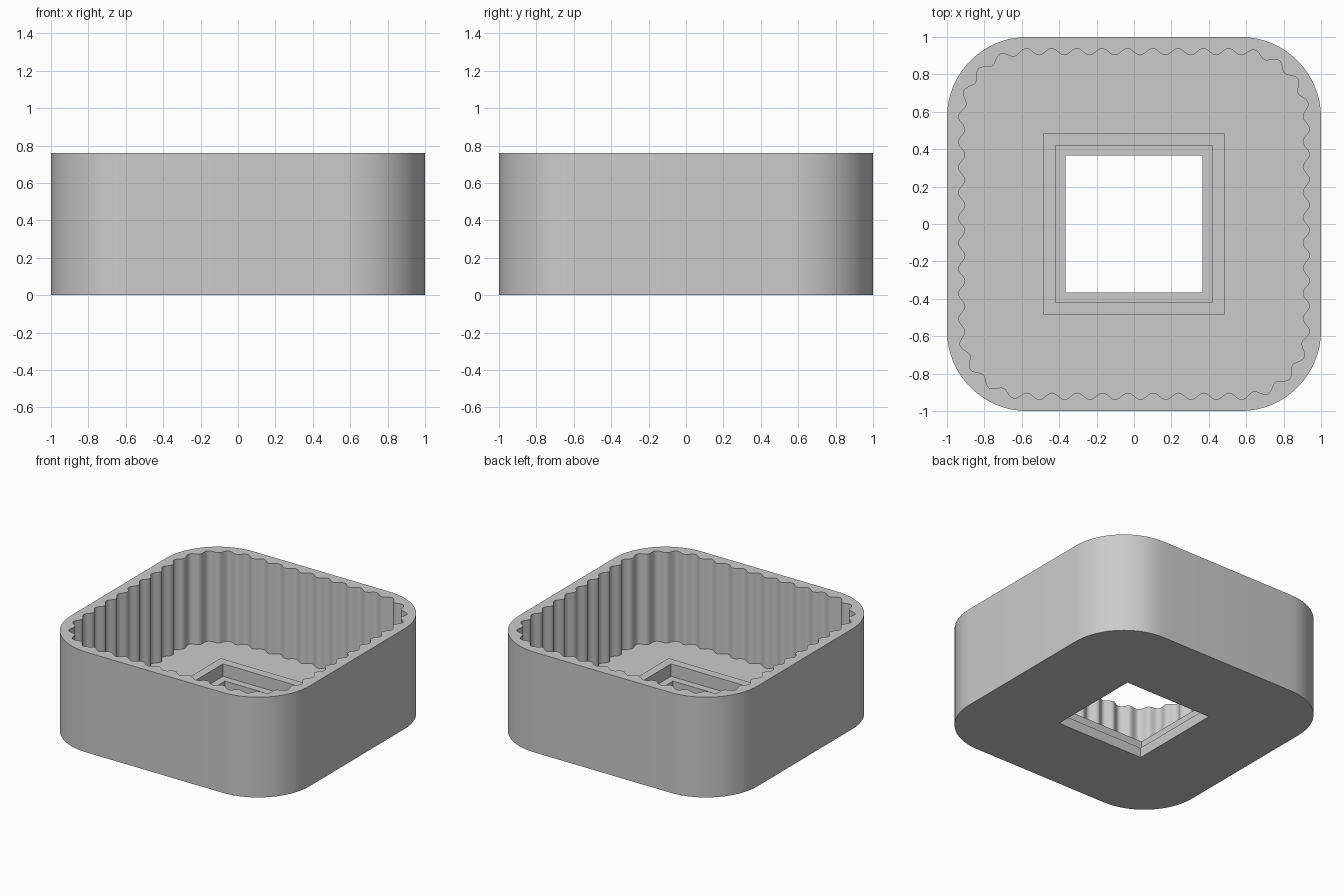
import bpy
import bmesh
from math import sin, cos, pi

cube = bpy.data.objects.get("Cube")
if cube:
    bpy.data.objects.remove(cube, do_unlink=True)

HEIGHT, FLOOR, COLLAR_TOP = 0.76, 0.075, 0.17
RADIUS, WALL = 0.43, 0.08

grey = bpy.data.materials.new("plain_grey")
grey.use_nodes = True
grey.diffuse_color = (0.6, 0.6, 0.6, 1)
grey.node_tree.nodes["Principled BSDF"].inputs["Base Color"].default_value = (0.6, 0.6, 0.6, 1)


def square(half):
    return [(-half, -half), (half, -half), (half, half), (-half, half)]


def rounded_square(half, radius, steps=16):
    inner = half - radius
    points = []
    for quarter, (sx, sy) in enumerate([(1, 1), (-1, 1), (-1, -1), (1, -1)]):
        for i in range(steps + 1):
            a = (quarter + i / steps) * pi / 2
            points.append((sx * inner + radius * cos(a), sy * inner + radius * sin(a)))
    return points


def wavy_square(half, radius, waves=50, samples=12, depth=0.018, crest=-0.035):
    """Rounded square whose outline ripples in and out along its length."""
    inner = half - radius
    arc = radius * pi / 2
    side = 2 * inner + arc
    points = []
    for i in range(waves * samples):
        s = i / (waves * samples) * 4 * side
        # Walk clockwise from the middle of the back side
        turn, t = divmod(s + inner, side)
        ripple = depth * cos(2 * pi * waves * (s - crest) / (4 * side))
        if t < 2 * inner:
            x, y = t - inner, half + ripple
        else:
            a = (t - 2 * inner) / radius
            x = inner + (radius + ripple) * sin(a)
            y = inner + (radius + ripple) * cos(a)
        a = -turn * pi / 2
        points.append((x * cos(a) - y * sin(a), x * sin(a) + y * cos(a)))
    return points


def ring(bm, points, z):
    verts = [bm.verts.new((x, y, z)) for x, y in points]
    return [bm.edges.new((v, verts[(i + 1) % len(verts)])) for i, v in enumerate(verts)]


def wall(bm, lower, upper):
    for a, b in zip(lower, upper):
        bm.faces.new((a.verts[0], a.verts[1], b.verts[1], b.verts[0]))


def cap(bm, outer, inner):
    bmesh.ops.triangle_fill(bm, use_beauty=True, edges=outer + inner)


def finish(bm, name):
    bmesh.ops.recalc_face_normals(bm, faces=bm.faces)
    mesh = bpy.data.meshes.new(name)
    bm.to_mesh(mesh)
    bm.free()
    mesh.materials.append(grey)
    obj = bpy.data.objects.new(name, mesh)
    bpy.context.collection.objects.link(obj)
    bpy.ops.object.select_all(action="DESELECT")
    obj.select_set(True)
    bpy.context.view_layer.objects.active = obj
    bpy.ops.object.shade_smooth_by_angle(angle=pi / 6)


# Tray: rounded outside, rippled inside, square opening through the floor
bm = bmesh.new()
outline = rounded_square(1, RADIUS)
ripples = wavy_square(1 - WALL, RADIUS - WALL)
opening = square(0.365)
outer_low, outer_top = ring(bm, outline, 0), ring(bm, outline, HEIGHT)
inner_low, inner_top = ring(bm, ripples, FLOOR), ring(bm, ripples, HEIGHT)
hole_low, hole_top = ring(bm, opening, 0), ring(bm, opening, FLOOR)
wall(bm, outer_low, outer_top)
wall(bm, inner_low, inner_top)
wall(bm, hole_low, hole_top)
cap(bm, outer_top, inner_top)
cap(bm, inner_low, hole_top)
cap(bm, outer_low, hole_low)
finish(bm, "tray")

# Raised square collar around the opening, sunk slightly into the floor
bm = bmesh.new()
rings = [[ring(bm, square(h), z) for z in (FLOOR / 2, COLLAR_TOP)] for h in (0.485, 0.42)]
for low, top in rings:
    wall(bm, low, top)
for level in range(2):
    cap(bm, rings[0][level], rings[1][level])
finish(bm, "collar")
